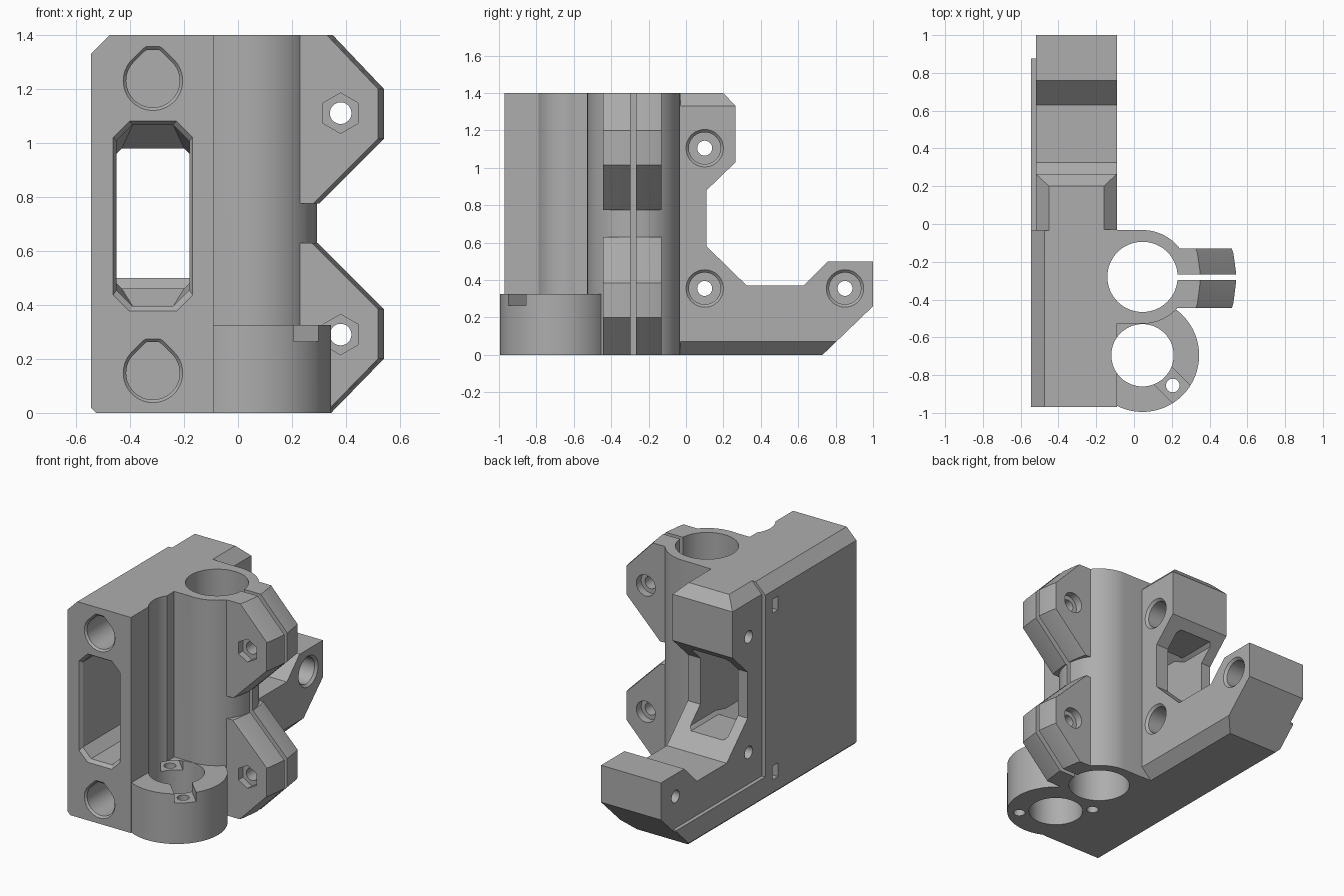
import bpy, bmesh
from math import sin, cos, pi, radians

if "Cube" in bpy.data.objects:
    bpy.data.objects.remove(bpy.data.objects["Cube"])

grey = bpy.data.materials.new("plain_grey")
grey.use_nodes = True
colour = (0.42, 0.42, 0.42, 1)
grey.diffuse_color = colour
grey.node_tree.nodes["Principled BSDF"].inputs["Base Color"].default_value = colour


def loft(name, rings):
    """Solid skinned through rings of equal length, capped at both ends."""
    bm = bmesh.new()
    rows = [[bm.verts.new(p) for p in ring] for ring in rings]
    n = len(rows[0])
    for a, b in zip(rows, rows[1:]):
        for i in range(n):
            j = (i + 1) % n
            bm.faces.new((a[i], a[j], b[j], b[i]))
    bm.faces.new(rows[0])
    bm.faces.new(rows[-1])
    bmesh.ops.recalc_face_normals(bm, faces=bm.faces)
    mesh = bpy.data.meshes.new(name)
    bm.to_mesh(mesh)
    bm.free()
    mesh.materials.append(grey)
    obj = bpy.data.objects.new(name, mesh)
    bpy.context.collection.objects.link(obj)
    return obj


def place(axis, t, outline):
    """Put a flat outline at distance t along an axis."""
    i = "xyz".index(axis)
    return [(*p[:i], t, *p[i:]) for p in outline]


def prism(name, axis, a, b, outline):
    return loft(name, [place(axis, a, outline), place(axis, b, outline)])


def rect(a, b, c, d):
    return [(a, c), (b, c), (b, d), (a, d)]


def circle(u, v, r, n=64, turn=0.0):
    return [(u + r * cos(turn + 2 * pi * i / n), v + r * sin(turn + 2 * pi * i / n)) for i in range(n)]


def combine(target, tool, operation):
    mod = target.modifiers.new(tool.name, "BOOLEAN")
    mod.operation, mod.solver, mod.object = operation, "EXACT", tool
    bpy.context.view_layer.objects.active = target
    bpy.ops.object.modifier_apply(modifier=mod.name)
    bpy.data.objects.remove(tool)


# Main block with its stepped arm
arm = [(-0.97, 0), (0.73, 0), (1, 0.26), (1, 0.5), (0.76, 0.5), (0.63, 0.37), (0.325, 0.37),
       (0.11, 0.58), (0.11, 0.88), (0.265, 1.03), (0.265, 1.33), (0.2, 1.4), (-0.97, 1.4)]
body = prism("rod_bracket", "x", -0.52, -0.09, arm)


def add(obj):
    combine(body, obj, "UNION")


def cut(obj):
    combine(body, obj, "DIFFERENCE")


# Raised side panel with a low strip along the arm
side = [(-0.97, 0), (0.73, 0), (0.875, 0.14), (0.875, 0.15), (-0.035, 0.15), (-0.035, 1.4), (-0.97, 1.4)]
add(prism("side_panel", "x", -0.545, -0.5, side))

# Edge chamfers of the block
cut(prism("panel_top_chamfer", "y", -1.1, -0.035, [(-0.575, 1.3), (-0.445, 1.43), (-0.6, 1.43)]))
cut(prism("arm_top_chamfer", "y", -0.035, 0.4, [(-0.55, 1.3), (-0.42, 1.43), (-0.6, 1.43)]))
cut(prism("back_top_chamfer", "y", -0.03, 0.4, [(-0.06, 1.3), (-0.19, 1.43), (-0.04, 1.43)]))
cut(prism("arm_bottom_chamfer", "y", -0.03, 1.1, [(-0.06, 0.1), (-0.19, -0.03), (-0.04, -0.03)]))
cut(prism("panel_bottom_chamfer", "y", -1.1, 1.1, [(-0.575, 0.05), (-0.495, -0.03), (-0.6, -0.03)]))

# Bearing sleeve, its web to the block, and the front rod boss
BX, BY, RY = 0.045, -0.28, -0.695
add(prism("sleeve_web", "z", 0, 1.4, rect(-0.2, BX, -0.526, -0.032)))
add(prism("bearing_sleeve", "z", 0, 1.4, circle(BX, BY, 0.248)))
add(prism("rod_boss", "z", 0, 0.325, circle(BX, RY, 0.3)))

# Clamp ears, tapering towards their outer faces
upper = [(0.1, 1.4), (0.35, 1.4), (0.54, 1.2), (0.54, 1.015), (0.3, 0.775), (0.1, 0.775)]
lower = [(0.1, 0), (0.345, 0), (0.54, 0.2), (0.54, 0.385), (0.295, 0.63), (0.1, 0.63)]
for name, ear in (("upper_ear", upper), ("lower_ear", lower)):
    slices = [(-0.445, 0.022), (-0.42, 0.014), (-0.31, 0), (-0.255, 0), (-0.155, 0.014), (-0.13, 0.022)]
    add(loft(name, [place("y", y, [(x - inset * (x > 0.2), z) for x, z in ear]) for y, inset in slices]))

# Round bores and the clamping slit
cut(prism("bearing_bore", "z", -0.1, 1.5, circle(BX, BY, 0.186)))
cut(prism("rod_bore", "z", -0.1, 1.5, circle(BX, RY, 0.165)))
cut(prism("clamp_slit", "z", -0.1, 1.5, rect(0.1, 0.6, -0.296, -0.267)))

# Nut slots and small screw holes beside the rod bore
d = 0.5 ** 0.5
for side_sign, reach in ((1, 0.4), (-1, 0.3)):
    corners = [(0.1, -0.065), (reach, -0.065), (reach, 0.065), (0.1, 0.065)]
    slot = [(BX + side_sign * d * (u + v), RY + side_sign * d * (v - u)) for u, v in corners]
    cut(prism("nut_slot", "z", 0.265, 0.325 + 0.001 * (side_sign > 0), slot))
    cut(prism("screw_hole", "z", -0.1, 0.3, circle(BX + side_sign * 0.16, RY - side_sign * 0.16, 0.036, 32)))

# Clamp bolt holes with a hexagonal pocket in front and a round one behind
for z in (1.11, 0.29):
    cut(prism("clamp_bolt_hole", "y", -0.6, 0, circle(0.38, z, 0.04, 32)))
    cut(prism("hex_pocket", "y", -0.5, -0.4, circle(0.38, z, 0.075, 6, pi / 6)))
    cut(prism("bolt_head_pocket", "y", -0.18, -0.05, circle(0.38, z, 0.068, 48)))


# Blind rod sockets with a flattened peak, and their side slots
def peaked(u, v, r):
    points = []
    for i in range(64):
        a = 2 * pi * i / 64
        k = r
        if pi / 4 < a < 3 * pi / 4:
            k = min(r / cos(abs(a - pi / 2) - pi / 4), 1.15 * r / sin(a))
        points.append((u + k * cos(a), v + k * sin(a)))
    return points


for z in (1.23, 0.148):
    rings = ((-1, 0.12), (-0.97, 0.11), (-0.957, 0.099), (-0.1, 0.099))
    cut(loft("rod_socket", [place("y", y, peaked(-0.315, z, r)) for y, r in rings]))
    cut(prism("socket_slot", "x", -0.6, -0.35, rect(-0.165, -0.11, z - 0.045, z + 0.045)))

# Counterbored bolt holes through the arm
for y, z in ((0.1, 1.105), (0.1, 0.355), (0.85, 0.355)):
    cut(prism("arm_bolt_hole", "x", -0.7, 0, circle(y, z, 0.04, 32)))
    steps = ((0, 0.1), (-0.09, 0.1), (-0.105, 0.085), (-0.3, 0.085))
    cut(loft("arm_counterbore", [place("x", x, circle(y, z, r)) for x, r in steps]))


# Belt window, narrowing towards the back
def window(y, x0, x1, z0, z1, c):
    return place("y", y, [(x0 + c, z0), (x1 - c, z0), (x1, z0 + c), (x1, z1 - c),
                          (x1 - c, z1), (x0 + c, z1), (x0, z1 - c), (x0, z0 + c)])


cut(loft("belt_window", [window(-1, -0.48, -0.15, 0.35, 1.1, 0.06),
                         window(-0.95, -0.45, -0.18, 0.395, 1.067, 0.06),
                         window(-0.15, -0.45, -0.18, 0.395, 1.067, 0.06),
                         window(-0.05, -0.45, -0.18, 0.46, 0.98, 0.02),
                         window(0.45, -0.45, -0.18, 0.46, 0.98, 0.02)]))

# Smooth the curved walls and keep the edges crisp
bpy.ops.object.select_all(action="DESELECT")
body.select_set(True)
bpy.context.view_layer.objects.active = body
bpy.ops.object.shade_smooth_by_angle(angle=radians(25))
